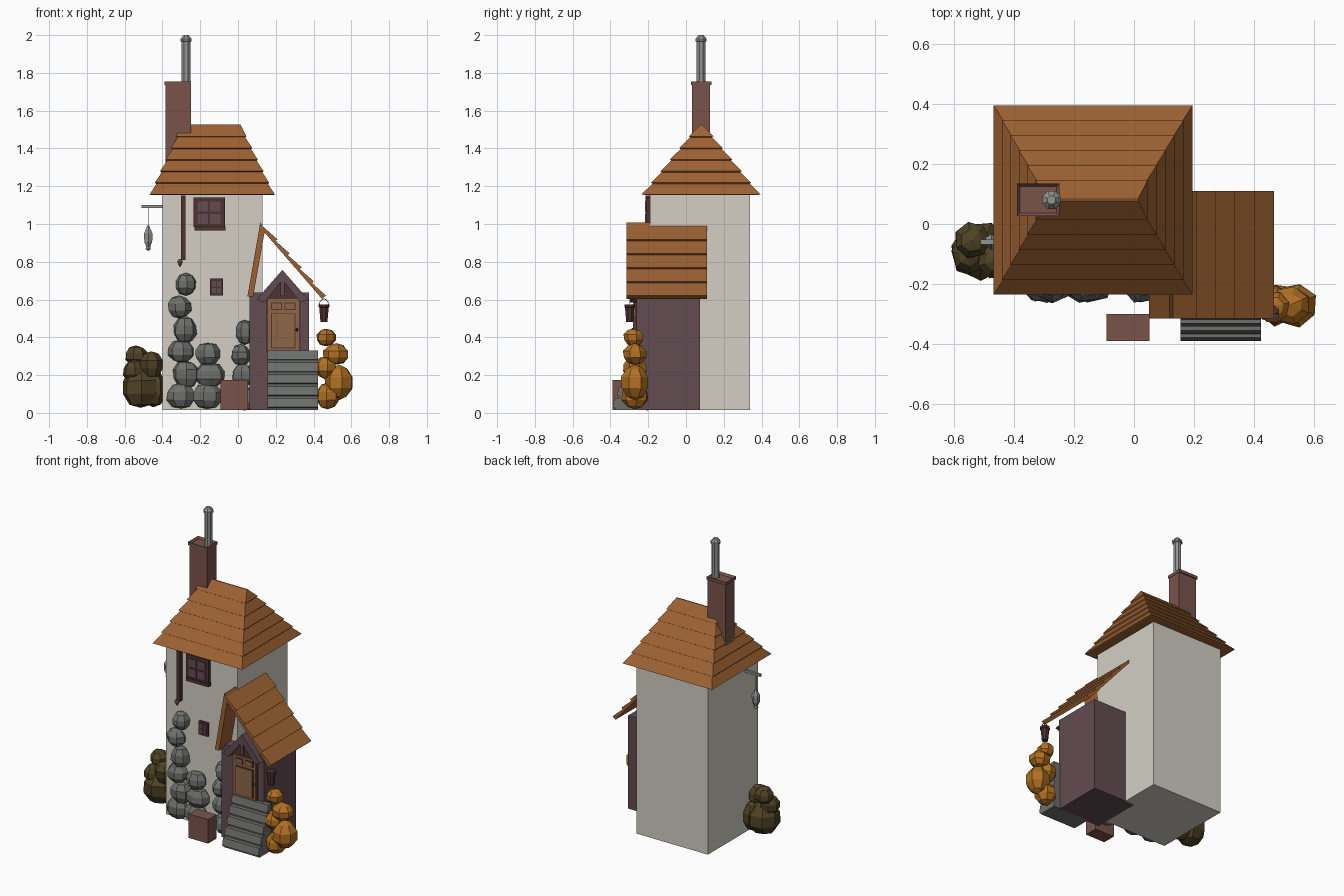
import bpy, bmesh, math, random
from mathutils import Vector, Matrix

if "Cube" in bpy.data.objects:
    bpy.data.objects.remove(bpy.data.objects["Cube"])

random.seed(4)


def material(name, r, g, b):
    m = bpy.data.materials.new(name)
    m.diffuse_color = [(c / 255 / 12.92 if c < 11 else ((c / 255 + 0.055) / 1.055) ** 2.4)
                       for c in (r, g, b)] + [1]
    m.use_nodes = True
    m.node_tree.nodes["Principled BSDF"].inputs["Base Color"].default_value = m.diffuse_color
    return m


PLASTER = material("cream plaster", 211, 207, 196)
TILE = material("orange brown tile", 156, 97, 50)
BRICK = material("red brown brick", 122, 84, 75)
MAUVE = material("mauve timber", 98, 76, 82)
DARK = material("dark timber", 78, 50, 49)
STONE = material("grey stone", 110, 112, 109)
METAL = material("light metal", 146, 146, 144)
OLIVE = material("olive leaves", 80, 67, 37)
AMBER = material("amber leaves", 178, 112, 34)
WOOD = material("door wood", 142, 103, 70)


def finish(name, bm, mat):
    bmesh.ops.recalc_face_normals(bm, faces=bm.faces)
    me = bpy.data.meshes.new(name)
    bm.to_mesh(me)
    bm.free()
    me.materials.append(mat)
    ob = bpy.data.objects.new(name, me)
    bpy.context.collection.objects.link(ob)
    return ob


def boxes(name, mat, *items):
    """Each item is x0, x1, y0, y1, z0, z1."""
    bm = bmesh.new()
    for x0, x1, y0, y1, z0, z1 in items:
        bmesh.ops.create_cube(bm, size=1, matrix=Matrix.Translation(
            ((x0 + x1) / 2, (y0 + y1) / 2, (z0 + z1) / 2)) @ Matrix.Diagonal((x1 - x0, y1 - y0, z1 - z0, 1)))
    return finish(name, bm, mat)


def prisms(name, mat, polys, a, b, axis="y"):
    """Extrude outlines along y (points x, z) or along x (points y, z)."""
    bm = bmesh.new()
    for poly in polys:
        ends = [[bm.verts.new((u, d, v) if axis == "y" else (d, u, v)) for u, v in poly] for d in (a, b)]
        bm.faces.new(ends[0])
        bm.faces.new(ends[1])
        for i in range(len(poly)):
            j = (i + 1) % len(poly)
            bm.faces.new((ends[0][i], ends[0][j], ends[1][j], ends[1][i]))
    return finish(name, bm, mat)


def stack(bm, loops):
    """Skin a list of vertex rings and cap both ends."""
    rings = [[bm.verts.new(p) for p in ring] for ring in loops]
    bm.faces.new(rings[0])
    bm.faces.new(rings[-1])
    for lo, hi in zip(rings, rings[1:]):
        for i in range(len(lo)):
            j = (i + 1) % len(lo)
            bm.faces.new((lo[i], lo[j], hi[j], hi[i]))


def lathe(name, mat, x, y, profile, sides=8):
    bm = bmesh.new()
    stack(bm, [[(x + r * math.cos(math.tau * (i + .5) / sides), y + r * math.sin(math.tau * (i + .5) / sides), z)
                for i in range(sides)] for r, z in profile])
    return finish(name, bm, mat)


def blobs(name, mat, items):
    """Faceted lumps: x, y, z, then radii in x, y, z."""
    bm = bmesh.new()
    for x, y, z, rx, ry, rz in items:
        new = bmesh.ops.create_uvsphere(bm, u_segments=7, v_segments=5, radius=1)["verts"]
        turn = Matrix.Rotation(random.uniform(0, 6), 3, "Z")
        for v in new:
            p = turn @ v.co * random.uniform(0.96, 1.08)
            v.co = (x + p.x * rx, y + p.y * ry, z + p.z * rz)
    return finish(name, bm, mat)


# Tower
boxes("tower", PLASTER, (-.40, .13, -.19, .34, .015, 1.18))

# Hipped tower roof in overlapping courses
bm = bmesh.new()


def rect(x0, x1, hy, z):
    return [(x0, .08 - hy, z), (x1, .08 - hy, z), (x1, .08 + hy, z), (x0, .08 + hy, z)]


for i in range(6):
    x0, x1, hy, z = -.468 + .028 * i, .195 - .030 * i, .315 - .05 * i, 1.157 + .0615 * i
    k = 1 if i < 5 else .8
    stack(bm, [rect(x0 + .008, x1 - .008, hy - .014, z - .009 if i else z - .003),
               rect(x0, x1, hy, z),
               rect(x0 + .04 * k, x1 - .04 * k, max(hy - .062, .003), z + .0615)])
finish("tower_roof", bm, TILE)

# Chimney with recessed rim, and metal flue
boxes("chimney", BRICK, (-.383, -.25, .032, .128, 1.2, 1.738))
cap = boxes("chimney_rim", BRICK, (-.39, -.248, .027, .135, 1.735, 1.755))
bm = bmesh.new()
bm.from_mesh(cap.data)
top = [f for f in bm.faces if f.normal.z > .9]
bmesh.ops.inset_region(bm, faces=top, thickness=.014, depth=0)
bmesh.ops.translate(bm, verts=top[0].verts, vec=(0, 0, -.014))
bm.to_mesh(cap.data)
bm.free()
lathe("flue", METAL, -.275, .08, [(.025, 1.7), (.025, 1.965), (.032, 1.968), (.032, 1.98), (.015, 2.0)])

# Front windows, drain beam
boxes("window_frame", DARK, (-.235, -.07, -.212, -.18, .985, 1.14), (-.23, -.065, -.222, -.18, .965, .987))
boxes("window_panes", MAUVE, *[(x, x + .055, -.216, -.21, z, z + .052)
                               for x in (-.214, -.147) for z in (1.0, 1.066)])
boxes("small_window_frame", DARK, (-.147, -.08, -.205, -.18, .622, .712))
boxes("small_window_panes", MAUVE, *[(x, x + .02, -.209, -.204, z, z + .028)
                                     for x in (-.137, -.11) for z in (.634, .67)])
boxes("drain_beam", DARK, (-.303, -.277, -.215, -.18, .81, 1.15))
lathe("drain_tip", STONE, -.307, -.205, [(.003, .775), (.016, .80), (.008, .812)], 6)

# Porch body
boxes("porch", MAUVE, (.06, .375, -.262, .075, .015, .638))

# Door with panels and knob
boxes("door_frame", DARK, (.148, .332, -.268, -.25, .32, .635))
boxes("door", WOOD, (.158, .322, -.274, -.25, .32, .625))
boxes("door_panel_grooves", DARK, (.175, .305, -.277, -.27, .34, .53), (.175, .233, -.277, -.27, .545, .585),
      (.247, .305, -.277, -.27, .545, .585))
boxes("door_panels", WOOD, (.18, .30, -.281, -.272, .345, .525), (.18, .228, -.281, -.272, .55, .58),
      (.252, .30, -.281, -.272, .55, .58))
blobs("door_knob", DARK, [(.312, -.282, .44, .007, .009, .009)])

# Door gable
prisms("door_gable", DARK, [[(.13, .605), (.34, .605), (.235, .74)]], -.288, -.25)
prisms("gable_trim", MAUVE, [[(.098, .6), (.14, .585), (.235, .705), (.235, .757)],
                             [(.372, .6), (.33, .585), (.235, .705), (.235, .757)],
                             [(.224, .62), (.246, .62), (.246, .72), (.224, .72)]], -.297, -.25)

# Lopsided porch roof: long tiled slope and short steep slope
a, b = Vector((.125, .985)), Vector((.447, .613))
d = (b - a).normalized()
n = Vector((-d.y, d.x))
courses = []
for i in range(5):
    p, q = a.lerp(b, i / 5), a.lerp(b, (i + 1) / 5) + d * .006
    courses.append([p - n * .008, p + n * .006, q + n * .02, q - n * .008])
prisms("porch_roof_long", TILE, courses, -.315, .11)
prisms("porch_roof_short", TILE, [[(.05, .617), (.08, .615), (.142, .965), (.118, 1.008)]], -.315, -.17)

# Stone steps with sloped, undercut risers
steps = [(-.25, .015)]
for i in range(5):
    y, z = -.382 + .024 * i, .015 + .063 * i
    steps += [(y + .006, z), (y + .004, z + .012), (y - .008, z + .016), (y + .003, z + .063)]
steps += [(-.25, .33)]
prisms("steps", STONE, [steps], .155, .423, "x")

# Crate
boxes("crate", BRICK, (-.092, .052, -.39, -.30, .015, .175))

# Rubble stones climbing the wall
blobs("wall_stones", STONE, [(x, -.205, z, r, .058, h) for x, z, r, h in (
    (-.275, .68, .057, .058), (-.312, .56, .064, .058), (-.28, .44, .062, .072), (-.30, .325, .07, .06),
    (-.275, .205, .07, .072), (-.30, .09, .078, .068), (-.16, .312, .07, .06), (-.148, .2, .082, .066),
    (-.165, .088, .08, .068), (.035, .425, .05, .066), (.015, .305, .055, .056), (.025, .2, .06, .06),
    (.035, .075, .06, .062))])

# Bushes
blobs("dark_bush", OLIVE, [(-.515, -.09, .135, .1, .1, .11), (-.54, -.055, .3, .062, .062, .055),
                           (-.46, -.12, .255, .065, .065, .07), (-.55, -.1, .22, .06, .07, .06),
                           (-.45, -.08, .13, .07, .08, .1)])
blobs("amber_bush", AMBER, [(.535, -.27, .16, .077, .075, .09), (.52, -.27, .31, .07, .065, .055),
                            (.467, -.275, .4, .054, .055, .045), (.465, -.27, .24, .058, .065, .06),
                            (.475, -.27, .09, .065, .072, .07)])

# Hanging lamp on the left wall bracket
boxes("lamp_bracket", METAL, (-.512, -.39, -.068, -.052, 1.084, 1.1))
boxes("lamp_cord", METAL, (-.477, -.473, -.062, -.058, .98, 1.09))
lathe("wall_lamp", METAL, -.475, -.06, [(.006, .992), (.013, .975), (.026, .95), (.024, .905), (.012, .88),
                                        (.016, .868), (.006, .86)], 6)

# Hanging bucket lantern under the porch eave
lathe("porch_lantern", DARK, .455, -.298, [(.02, .482), (.027, .558), (.031, .56), (.031, .575), (.02, .575)], 8)
arc = [(.455 + .026 * math.cos(math.pi * i / 6), .575 + .03 * math.sin(math.pi * i / 6)) for i in range(7)]
inner = [(.455 + (x - .455) * .85, .575 + (z - .575) * .87) for x, z in arc]
prisms("lantern_handle", METAL, [[arc[i], arc[i + 1], inner[i + 1], inner[i]] for i in range(6)], -.3, -.296)
